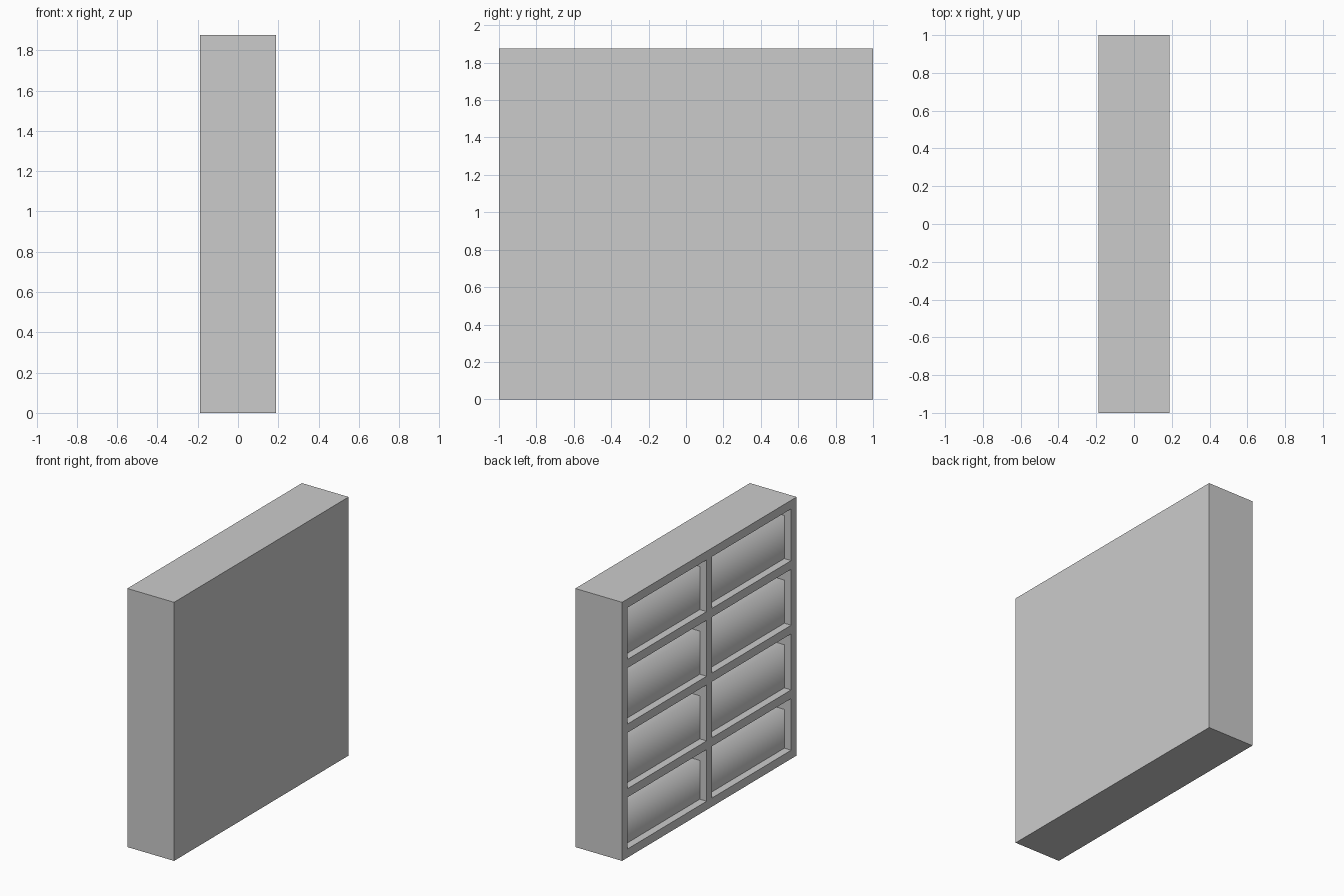
import bpy, bmesh
from mathutils import Matrix, Vector

if "Cube" in bpy.data.objects:
    bpy.data.objects.remove(bpy.data.objects["Cube"])

U = 1 / 16                      # board thickness; the cabinet is 6 x 32 x 30 units
XF, XB = -3 * U, 3 * U          # open side and closed back
RECESS = 0.055                  # set-back of the shelf contents


def add_box(bm, lo, hi):
    lo, hi = Vector(lo), Vector(hi)
    m = Matrix.Translation((lo + hi) / 2) @ Matrix.Diagonal((*(hi - lo), 1))
    bmesh.ops.create_cube(bm, size=1, matrix=m)


def to_object(name, bm):
    mesh = bpy.data.meshes.new(name)
    bm.to_mesh(mesh)
    bm.free()
    ob = bpy.data.objects.new(name, mesh)
    bpy.context.collection.objects.link(ob)
    return ob


# Compartments: boards centred on the quarters and the middle of the width
centres = [0.5, 7.5, 15, 22.5, 29.5]
rows = [((a + 0.5) * U, (b - 0.5) * U) for a, b in zip(centres, centres[1:])]
cols = [(-15 * U, -0.5 * U), (0.5 * U, 15 * U)]

# Cabinet: one block with eight compartments cut out
bm = bmesh.new()
add_box(bm, (XF, -1, 0), (XB, 1, 30 * U))
cabinet = to_object("cabinet", bm)

bm = bmesh.new()
for z0, z1 in rows:
    for y0, y1 in cols:
        add_box(bm, (XF - 0.1, y0, z0), (XB - U, y1, z1))
cutter = to_object("compartment_cutter", bm)
cutter.hide_render = True

mod = cabinet.modifiers.new("compartments", "BOOLEAN")
mod.operation, mod.solver, mod.object = "DIFFERENCE", "EXACT", cutter
bpy.context.view_layer.objects.active = cabinet
cabinet.select_set(True)
bpy.ops.object.modifier_apply(modifier=mod.name)
bpy.data.objects.remove(cutter)

# Shelf contents: a softly shaded front and top filling each compartment
for r, (z0, z1) in enumerate(rows):
    top = (5.5 + 7.5 * r) * U
    for c, (y0, y1) in enumerate(cols):
        bm = bmesh.new()
        profile = [(XF + RECESS, z0), (XF + RECESS, top), (XB - U, top)]
        left = [bm.verts.new((x, y0, z)) for x, z in profile]
        right = [bm.verts.new((x, y1, z)) for x, z in profile]
        for i in range(2):
            f = bm.faces.new((left[i], left[i + 1], right[i + 1], right[i]))
            f.smooth = True
            f.normal_update()
            if f.normal.dot(Vector((-1, 0, 1))) < 0:
                f.normal_flip()
        to_object(f"shelf_contents_{r + 1}_{c + 1}", bm)
